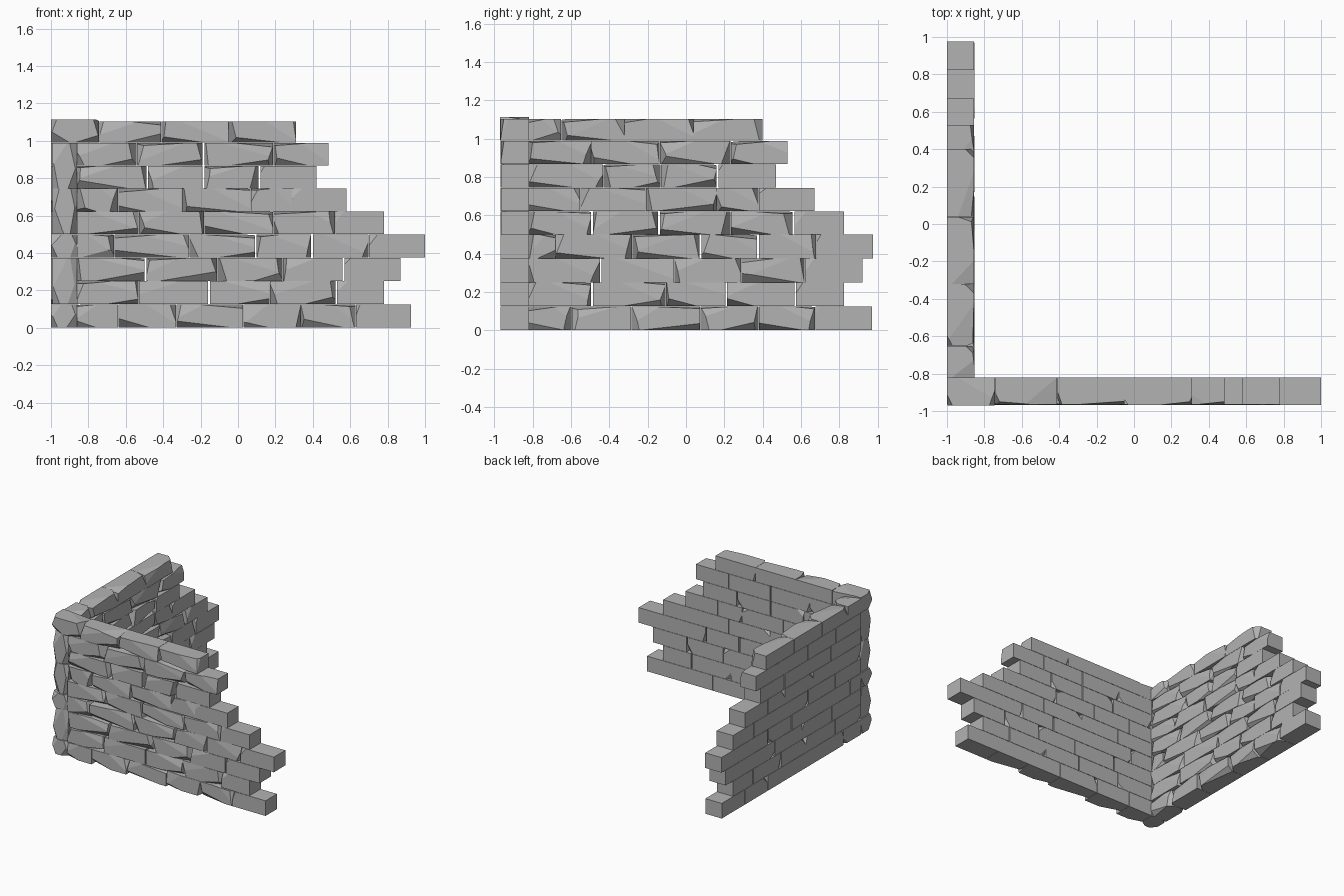
import bpy
import bmesh
import random
from mathutils import Vector, Matrix
from math import pi

cube = bpy.data.objects.get("Cube")
if cube:
    bpy.data.objects.remove(cube, do_unlink=True)

stone = bpy.data.materials.new("grey stone")
stone.use_nodes = True
GREY = (0.45, 0.45, 0.45, 1)
stone.diffuse_color = GREY
stone.node_tree.nodes["Principled BSDF"].inputs["Base Color"].default_value = GREY

DEPTH = 0.148
LEVELS = [0, 0.125, 0.25, 0.375, 0.5, 0.622, 0.745, 0.867, 0.99, 1.105]

# Joint positions along the front wall, one list per course from the ground up
COURSES = [
    [-0.86, -0.64, -0.33, 0.03, 0.335, 0.63, 0.925],
    [-0.86, -0.53, -0.15, 0.17, 0.53, 0.78],
    [-0.86, -0.49, -0.11, 0.24, 0.57, 0.87],
    [-0.86, -0.66, -0.26, 0.1, 0.4, 0.7, 1.0],
    [-0.86, -0.53, -0.18, 0.19, 0.52, 0.78],
    [-0.86, -0.64, -0.3, 0.07, 0.29, 0.58],
    [-0.86, -0.48, -0.18, 0.12, 0.42],
    [-0.86, -0.54, -0.18, 0.19, 0.485],
    [-0.74, -0.41, -0.05, 0.31],
]
# How far each course of the side wall is shifted against the front wall
SHIFTS = [0.045, 0.045, 0.05, -0.02, 0.045, 0.09, 0.05, 0.045, 0.09]


def chip(bm, corner, reach):
    """Slice one corner off; reach is signed and points into the brick."""
    c = Vector(corner)
    pts = [c + Vector([reach[i] if i == k else 0 for i in range(3)]) for k in range(3)]
    normal = (pts[1] - pts[0]).cross(pts[2] - pts[0]).normalized()
    if normal.dot(c - pts[0]) < 0:
        normal = -normal
    bmesh.ops.bisect_plane(bm, geom=bm.verts[:] + bm.edges[:] + bm.faces[:],
                           dist=1e-5, plane_co=pts[0], plane_no=normal, clear_outer=True)
    rim = [e for e in bm.edges if e.is_boundary]
    if rim:
        bmesh.ops.holes_fill(bm, edges=rim, sides=0)


def brick(name, lo, hi, chips, place):
    """A box from lo to hi; chips lists (side x, side y, side z, reach)."""
    lo, hi = Vector(lo), Vector(hi)
    bm = bmesh.new()
    bmesh.ops.create_cube(bm, size=1)
    for v in bm.verts:
        v.co = Vector([(lo[i] + hi[i]) / 2 + v.co[i] * (hi[i] - lo[i]) for i in range(3)])
    for *side, reach in chips:
        corner = [hi[i] if side[i] else lo[i] for i in range(3)]
        chip(bm, corner, [-reach[i] if side[i] else reach[i] for i in range(3)])
    bmesh.ops.recalc_face_normals(bm, faces=bm.faces)
    bmesh.ops.transform(bm, matrix=place, verts=bm.verts)
    mesh = bpy.data.meshes.new(name)
    bm.to_mesh(mesh)
    bm.free()
    mesh.materials.append(stone)
    bpy.context.collection.objects.link(bpy.data.objects.new(name, mesh))


def weathering(rng, length, last):
    """Random broken corners, mostly on the exposed face at y = low."""
    r = rng.uniform
    chips = []
    if last:
        return [(0, 0, 1, (r(0.02, 0.06), r(0.01, 0.03), r(0.03, 0.08)))]
    # long wedge under the lower edge
    if rng.random() < 0.75:
        chips.append((rng.choice((0, 0, 1)), 0, 0,
                      (length * r(0.4, 0.9), r(0.03, 0.06), r(0.025, 0.05))))
    # broken brick ends
    for end in (0, 1):
        if rng.random() < 0.65:
            chips.append((end, 0, rng.choice((0, 1)), (r(0.02, 0.05), r(0.04, 0.1), r(0.07, 0.2))))
    # shallow facet on the face and a sloping top
    chips.append((rng.choice((0, 1)), 0, 1, (length * r(0.4, 0.8), r(0.008, 0.02), r(0.06, 0.11))))
    if rng.random() < 0.55:
        chips.append((rng.choice((0, 1)), 0, 1, (length * r(0.3, 0.8), r(0.08, 0.2), r(0.01, 0.025))))
    # occasional break at the back
    if rng.random() < 0.4:
        chips.append((rng.choice((0, 1)), 1, rng.choice((0, 1)),
                      (r(0.02, 0.06), r(0.02, 0.05), r(0.03, 0.08))))
    return chips


def wall(label, place, shifts, start, seed):
    rng = random.Random(seed)
    for row, joints in enumerate(COURSES):
        xs = [x + shifts[row] for x in joints]
        if start is not None:
            xs = [start] + [x for x in xs if x > start + 0.07]
        xs[-1] = min(xs[-1], 0.975 if start else 1)
        count = len(xs) - 1
        for i in range(count):
            gap = rng.choice((0.002, 0.002, 0.01)) if i < count - 1 else 0
            last = i == count - 1 and row < 7
            lo = (xs[i], rng.uniform(0, 0.003), LEVELS[row] + 0.001)
            hi = (xs[i + 1] - gap, DEPTH, LEVELS[row + 1] - 0.001)
            brick(f"{label}_course_{row + 1}_brick_{i + 1}", lo, hi,
                  weathering(rng, xs[i + 1] - xs[i], last), place)


# Two walls: the side wall is the front wall turned a quarter, chipped face inward
front = Matrix.Translation((0, -0.968, 0))
side = Matrix.Translation((-0.853, 0, 0)) @ Matrix.Rotation(pi / 2, 4, "Z")
wall("front_wall", front, [0] * len(COURSES), None, 4)
wall("side_wall", side, SHIFTS, -0.82, 9)

# Corner stones: short blocks alternate with tall ones
rng = random.Random(21)
tops = [0, 1, 3, 4, 6, 8]
for n, (a, b) in enumerate(zip(tops, tops[1:])):
    tall = b - a > 1
    inset = 0.008 if tall else 0
    r = rng.uniform
    h = LEVELS[b] - LEVELS[a]
    cuts = [(0, 0, 0, (r(0.03, 0.07), r(0.03, 0.06), h * r(0.4, 0.8))),
            (0, 0, 1, (r(0.03, 0.08), r(0.02, 0.06), h * r(0.3, 0.7))),
            (1, 0, 0, (r(0.03, 0.06), r(0.02, 0.05), h * r(0.4, 0.9))),
            (1, 0, 1, (r(0.02, 0.05), r(0.02, 0.05), h * r(0.4, 0.9))),
            (0, 1, n % 2, (r(0.02, 0.04), r(0.02, 0.05), h * r(0.4, 0.8)))]
    brick(f"corner_stone_{n + 1}", (-1 + inset, inset / 2, LEVELS[a] + 0.001),
          (-0.862, DEPTH, LEVELS[b] - 0.001), cuts, front)

# Long cap stone on top of the corner
brick("corner_cap_stone", (-1, -0.003, LEVELS[8]), (-0.743, DEPTH, 1.113),
      [(0, 0, 0, (0.1, 0.05, 0.06)), (1, 0, 0, (0.13, 0.05, 0.04)),
       (0, 0, 1, (0.03, 0.06, 0.08)), (1, 1, 1, (0.2, 0.12, 0.015)),
       (1, 0, 1, (0.03, 0.09, 0.1))], front)
